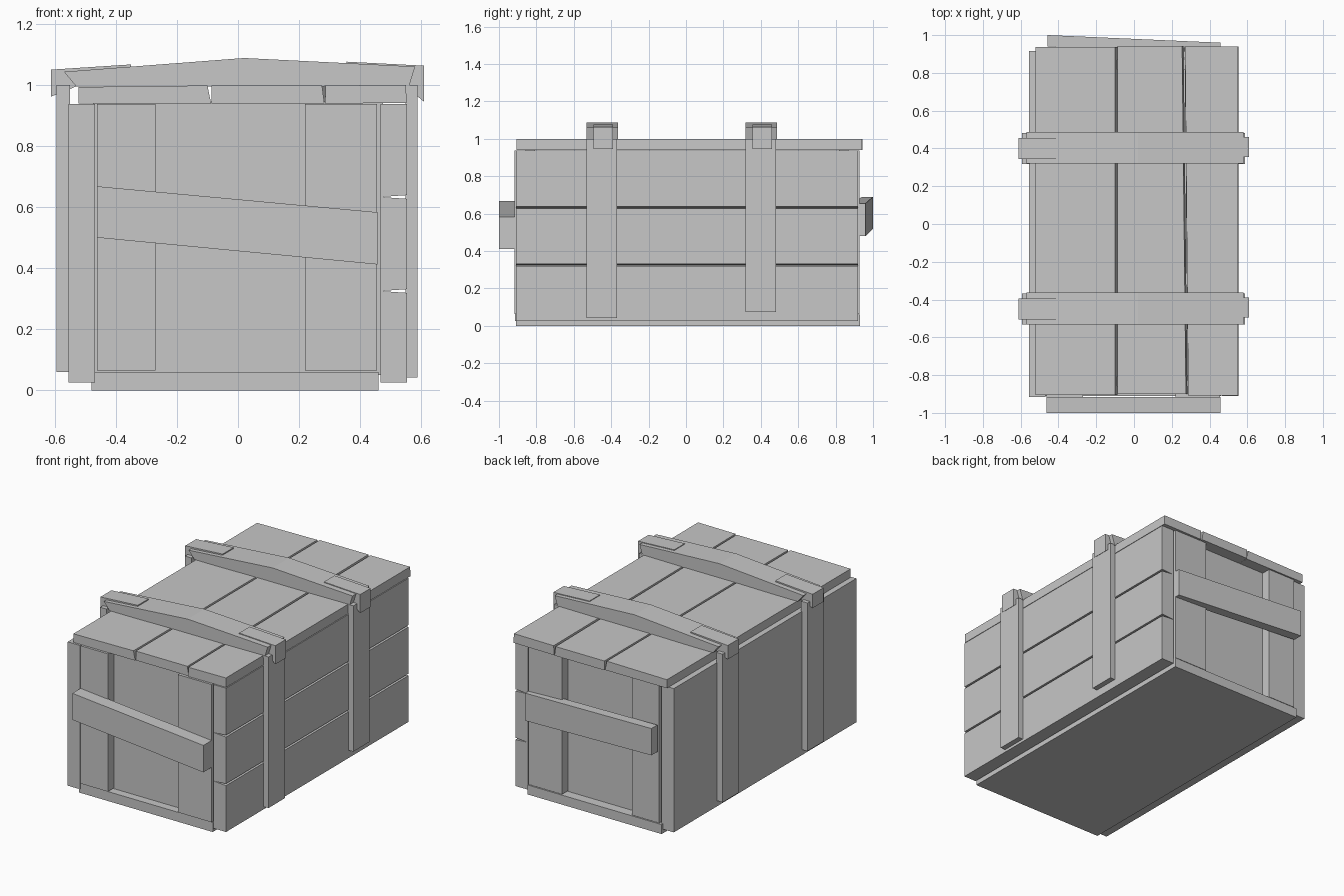
import bpy
import bmesh

if "Cube" in bpy.data.objects:
    bpy.data.objects.remove(bpy.data.objects["Cube"], do_unlink=True)

grey = bpy.data.materials.new("plain grey")
grey.use_nodes = True
colour = (0.57, 0.57, 0.57, 1)
grey.diffuse_color = colour
grey.node_tree.nodes["Principled BSDF"].inputs["Base Color"].default_value = colour


def prism(name, profile, y0, y1, warp=None):
    """Extrude an x-z profile along y, then optionally move its points."""
    bm = bmesh.new()
    front = bm.faces.new([bm.verts.new((x, y0, z)) for x, z in profile])
    grown = bmesh.ops.extrude_face_region(bm, geom=[front])["geom"]
    for item in grown:
        if isinstance(item, bmesh.types.BMVert):
            item.co.y = y1
    if warp:
        for v in bm.verts:
            warp(v.co)
    bmesh.ops.recalc_face_normals(bm, faces=bm.faces)
    mesh = bpy.data.meshes.new(name)
    bm.to_mesh(mesh)
    bm.free()
    mesh.materials.append(grey)
    obj = bpy.data.objects.new(name, mesh)
    bpy.context.collection.objects.link(obj)
    return obj


def board(name, x0, x1, y0, y1, z0, z1, warp=None):
    return prism(name, [(x0, z0), (x1, z0), (x1, z1), (x0, z1)], y0, y1, warp)


# Floor and the single board on one side
board("floor", -0.48, 0.46, -0.91, 0.93, 0, 0.06)
board("right_side_board", -0.555, -0.468, -0.915, 0.915, 0.025, 0.937)

# Three planks on the other side, with gaps that open outwards
for i, (low, high) in enumerate([(0.025, 0.325), (0.325, 0.633), (0.633, 0.937)]):
    a = 0.006 if i else 0
    b = 0.006 if i < 2 else 0
    prism(f"left_side_plank_{i + 1}",
          [(0.466, low), (0.553, low + a), (0.553, high - b), (0.466, high)],
          -0.91, 0.92)

# End walls: recessed panel with a post at each side
for name, s, face in (("front", -1, 0.918), ("back", 1, 0.928)):
    def span(inner, outer):
        return sorted((s * inner, s * outer))
    board(name + "_panel", -0.475, 0.475, *span(face - 0.11, face - 0.06), 0.05, 0.945)
    board(name + "_right_post", -0.462, -0.27, *span(face - 0.08, face), 0.064, 0.938)
    board(name + "_left_post", 0.22, 0.456, *span(face - 0.08, face), 0.064, 0.938)

# Slanted handle boards on both ends
prism("front_handle_board",
      [(-0.462, 0.5), (0.457, 0.412), (0.457, 0.583), (-0.462, 0.668)], -1, -0.915)


def swing(co):
    co.y -= 0.04 * (co.x + 0.455) / 0.91


prism("back_handle_board",
      [(-0.457, 0.52), (0.457, 0.48), (0.457, 0.655), (-0.457, 0.69)], 0.94, 1, swing)


# Lid planks with tapered gaps
def lean_right(co):
    if co.x > 0:
        co.x -= 0.011 * (co.y + 0.9)


def lean_left(co):
    if co.x < 0.4:
        co.x -= 0.009 * (co.y + 0.9)


prism("lid_plank_1", [(-0.522, 0.939), (-0.088, 0.939), (-0.1, 0.998), (-0.522, 0.993)],
      -0.905, 0.937)
prism("lid_plank_2", [(-0.087, 0.939), (0.283, 0.939), (0.275, 0.998), (-0.087, 0.998)],
      -0.9, 0.943, lean_right)
prism("lid_plank_3", [(0.285, 0.939), (0.552, 0.941), (0.55, 1.0), (0.287, 0.998)],
      -0.907, 0.94, lean_left)

# Two straps: uprights, bowed top batten and hooked end caps
for name, mid, low in (("front", -0.45, 0.042), ("back", 0.4, 0.075)):
    y0, y1 = mid - 0.083, mid + 0.081
    board(name + "_strap_left_upright", 0.548, 0.587, y0, y1, low, 1.0)
    board(name + "_strap_right_upright", -0.594, -0.55, y0, y1, 0.06, 1.0)
    prism(name + "_strap_batten",
          [(-0.53, 0.995), (0.56, 0.995), (0.58, 1.06), (0.02, 1.088), (-0.57, 1.043)],
          y0 + 0.002, y1 + 0.006)
    prism(name + "_strap_right_cap",
          [(-0.612, 0.962), (-0.585, 0.972), (-0.53, 0.995), (-0.35, 1.045),
           (-0.35, 1.067), (-0.612, 1.05)], mid - 0.055, mid + 0.055)
    prism(name + "_strap_left_cap",
          [(0.609, 0.945), (0.609, 1.063), (0.355, 1.076), (0.355, 1.045),
           (0.55, 0.995), (0.585, 0.965)], mid - 0.045, mid + 0.06)
